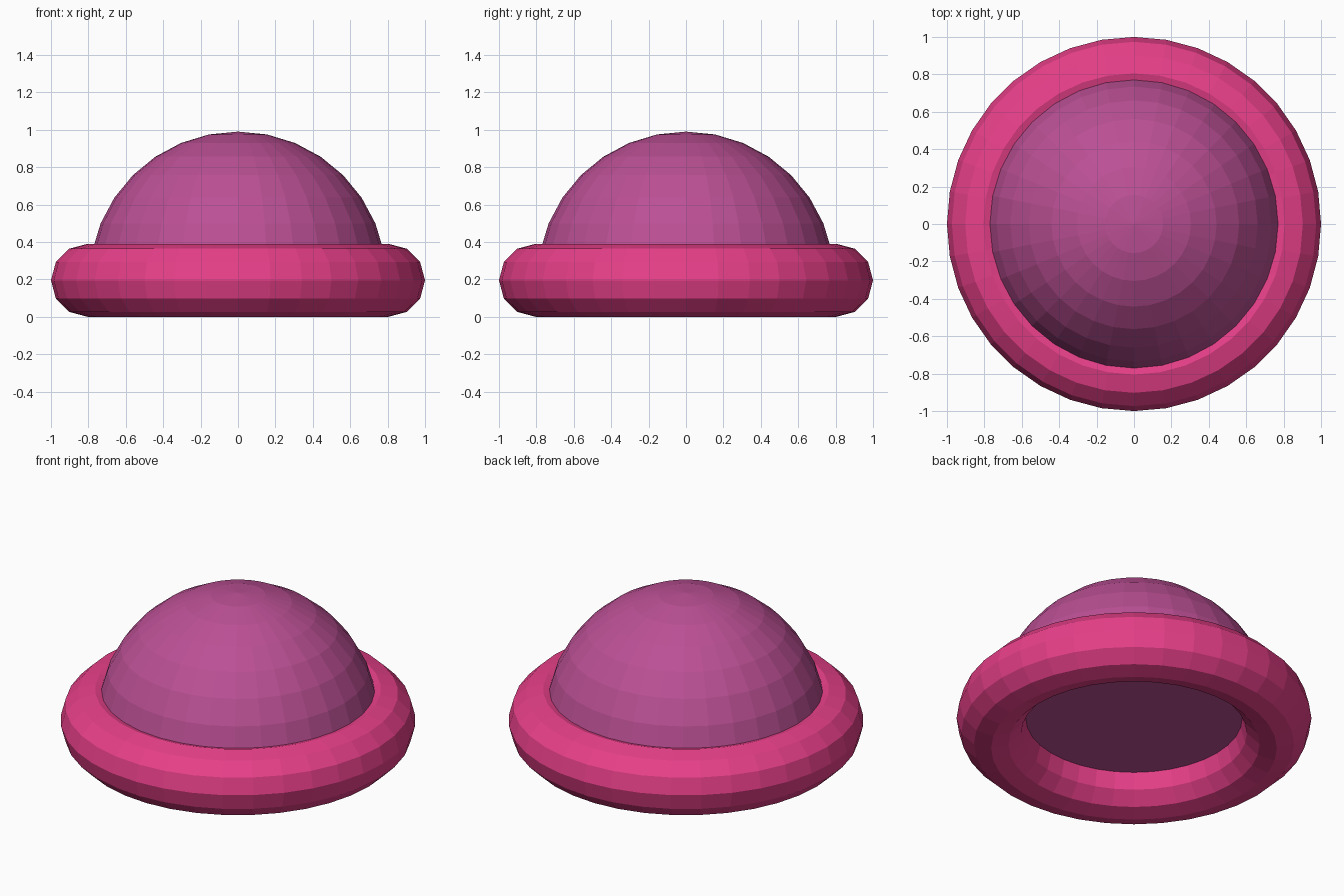
import bpy, bmesh
from math import cos, sin, pi

if "Cube" in bpy.data.objects:
    bpy.data.objects.remove(bpy.data.objects["Cube"])

R_MAJOR, R_MINOR, Z_MID = 0.805, 0.195, 0.195
R_DOME = 0.795


def lathe(name, profile, segments, color, closed):
    """Spin a list of (radius, z) points round the z axis into a flat-shaded object."""
    bm = bmesh.new()
    rings = []
    for r, z in profile:
        if r < 1e-6:
            rings.append([bm.verts.new((0, 0, z))])
        else:
            rings.append([bm.verts.new((r * cos(2 * pi * i / segments),
                                        r * sin(2 * pi * i / segments), z))
                          for i in range(segments)])
    pairs = list(zip(rings, rings[1:]))
    if closed:
        pairs.append((rings[-1], rings[0]))
    for a, b in pairs:
        for i in range(segments):
            j = (i + 1) % segments
            if len(b) == 1:
                bm.faces.new((a[i], a[j], b[0]))
            else:
                bm.faces.new((a[i], a[j], b[j], b[i]))
    if not closed:
        bm.faces.new(rings[0][::-1])  # flat underside
    bmesh.ops.recalc_face_normals(bm, faces=bm.faces)
    mesh = bpy.data.meshes.new(name)
    bm.to_mesh(mesh)
    bm.free()
    mat = bpy.data.materials.new(name + "_colour")
    mat.diffuse_color = color
    mat.use_nodes = True
    mat.node_tree.nodes["Principled BSDF"].inputs["Base Color"].default_value = mat.diffuse_color
    mesh.materials.append(mat)
    obj = bpy.data.objects.new(name, mesh)
    bpy.context.collection.objects.link(obj)
    return obj


# Round rim
rim = [(R_MAJOR + R_MINOR * cos(2 * pi * k / 12),
        Z_MID + R_MINOR * sin(2 * pi * k / 12)) for k in range(12)]
lathe("rim", rim, 36, (0.80, 0.05, 0.25, 1), True)

# Half-sphere dome with a flat base, sitting in the rim
dome = [(R_DOME * cos(pi / 2 * k / 8), Z_MID + R_DOME * sin(pi / 2 * k / 8))
        for k in range(9)]
lathe("dome", dome, 32, (0.50, 0.08, 0.30, 1), False)
